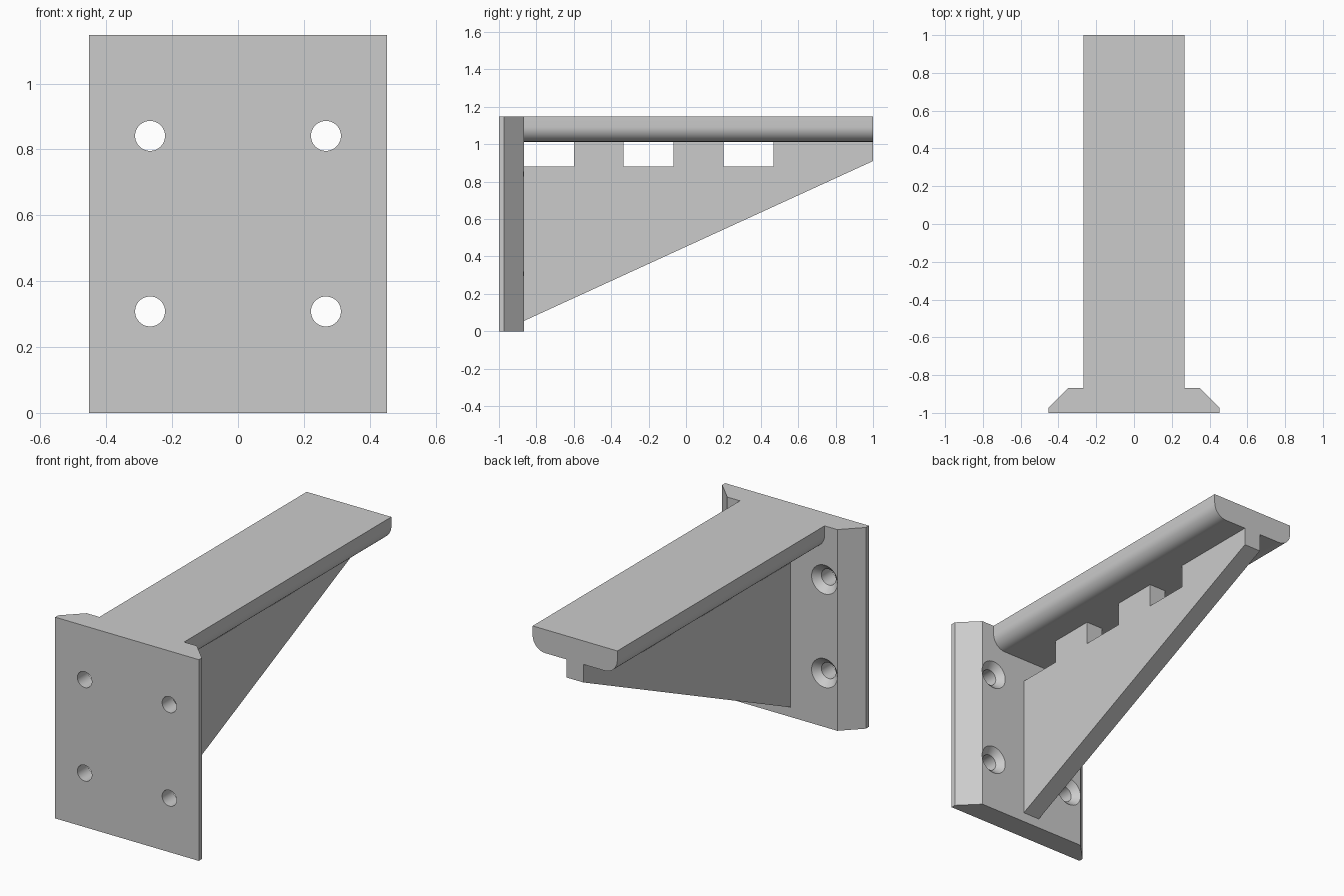
import bpy, bmesh, math
from mathutils import Vector, Matrix

cube = bpy.data.objects.get("Cube")
if cube:
    bpy.data.objects.remove(cube, do_unlink=True)

grey = bpy.data.materials.new("light grey")
grey.use_nodes = True
colour = (0.6, 0.6, 0.6, 1)
grey.diffuse_color = colour
grey.node_tree.nodes["Principled BSDF"].inputs["Base Color"].default_value = colour

WIDTH, HEIGHT = 0.453, 1.147       # half width and height of the wall plate
FRONT, BACK = -1.0, -0.867         # faces of the wall plate
SHELF, UNDER = 0.267, 1.013        # half width and underside of the shelf
RIB = 0.053                        # half thickness of the rib


def add_object(name, bm):
    bmesh.ops.recalc_face_normals(bm, faces=bm.faces)
    mesh = bpy.data.meshes.new(name)
    bm.to_mesh(mesh)
    bm.free()
    mesh.materials.append(grey)
    ob = bpy.data.objects.new(name, mesh)
    bpy.context.collection.objects.link(ob)
    return ob


def prism(name, points, sweep):
    """Extrude a closed outline along the sweep vector."""
    bm = bmesh.new()
    face = bm.faces.new([bm.verts.new(p) for p in points])
    result = bmesh.ops.extrude_face_region(bm, geom=[face], use_keep_orig=True)
    verts = [g for g in result["geom"] if isinstance(g, bmesh.types.BMVert)]
    bmesh.ops.translate(bm, verts=verts, vec=Vector(sweep))
    return add_object(name, bm)


def smooth(ob):
    bpy.ops.object.select_all(action="DESELECT")
    ob.select_set(True)
    bpy.context.view_layer.objects.active = ob
    bpy.ops.object.shade_smooth_by_angle(angle=math.radians(30))


# Wall plate with chamfered rear side edges
half = [(WIDTH, FRONT), (WIDTH, -0.973), (0.347, BACK)]
outline = half + [(-x, y) for x, y in reversed(half)]
plate = prism("wall_plate", [(x, y, 0) for x, y in outline], (0, 0, HEIGHT))

# Countersunk screw holes: one revolved cutter profile (radius, y) per hole
hole, sink, over = 0.0455, 0.082, 0.02
profile = [(hole, FRONT - over), (hole, BACK - sink + hole),
           (sink, BACK), (sink, BACK + over)]
sides = 48
bm = bmesh.new()
for cx in (-SHELF, SHELF):
    for cz in (0.308, 0.841):
        rings = []
        for r, y in profile:
            angles = [math.tau * i / sides for i in range(sides)]
            rings.append([bm.verts.new((cx + r * math.cos(a), y, cz + r * math.sin(a)))
                          for a in angles])
        for a, b in zip(rings, rings[1:]):
            for i in range(sides):
                j = (i + 1) % sides
                bm.faces.new((a[i], a[j], b[j], b[i]))
        bm.faces.new(rings[0])
        bm.faces.new(rings[-1])
cutter = add_object("screw_hole_cutter", bm)
cutter.hide_render = True
cut = plate.modifiers.new("screw_holes", "BOOLEAN")
cut.operation = "DIFFERENCE"
cut.solver = "EXACT"
cut.object = cutter
bpy.context.view_layer.objects.active = plate
bpy.ops.object.modifier_apply(modifier=cut.name)
bpy.data.objects.remove(cutter, do_unlink=True)
smooth(plate)

# Shelf with rounded lower edges
radius, steps = 0.08, 12
half = [(SHELF, HEIGHT)]
for i in range(steps + 1):
    a = math.pi / 2 * i / steps
    half.append((SHELF - radius + radius * math.cos(a),
                 UNDER + radius - radius * math.sin(a)))
outline = half + [(-x, z) for x, z in reversed(half)]
shelf = prism("shelf", [(x, BACK, z) for x, z in outline], (0, 1 - BACK, 0))
smooth(shelf)

# Triangular rib with three square-cornered notches under the shelf
floor, notch = 0.88, 0.267
outline = [(BACK, 0.055), (1, 0.91), (1, UNDER)]
for start in (0.2, -0.333):
    outline += [(start + notch, UNDER), (start + notch, floor),
                (start, floor), (start, UNDER)]
outline += [(BACK + notch, UNDER), (BACK + notch, floor), (BACK, floor)]
prism("support_rib", [(-RIB, y, z) for y, z in outline], (2 * RIB, 0, 0))
